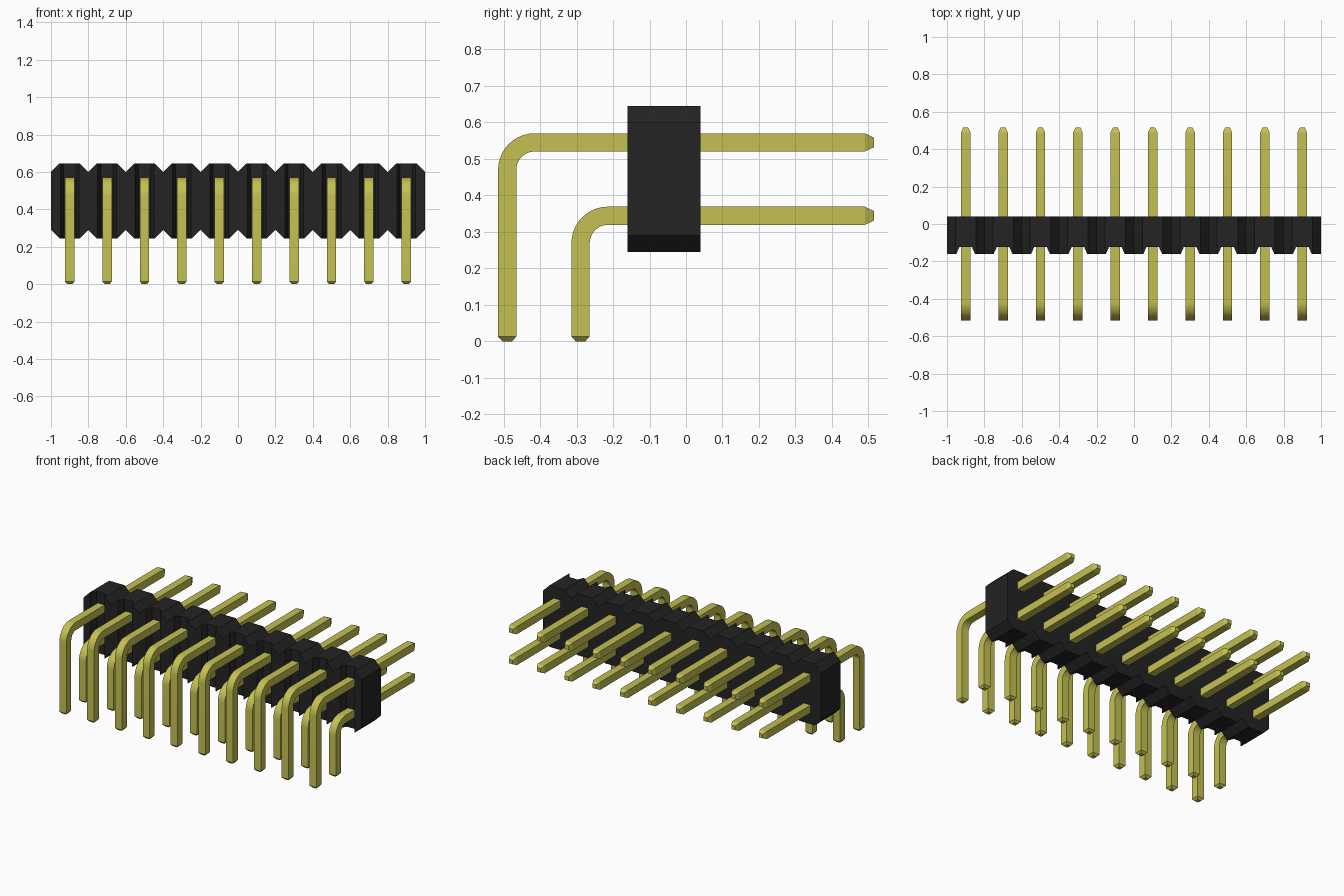
import bpy, bmesh
from math import sin, cos, pi

cube = bpy.data.objects.get("Cube")
if cube:
    bpy.data.objects.remove(cube, do_unlink=True)

COUNT, PITCH = 10, 0.2
COLUMNS = [(i - (COUNT - 1) / 2) * PITCH for i in range(COUNT)]


def material(name, color):
    mat = bpy.data.materials.new(name)
    mat.use_nodes = True
    mat.diffuse_color = color
    bsdf = mat.node_tree.nodes["Principled BSDF"]
    bsdf.inputs["Base Color"].default_value = color
    bsdf.inputs["Roughness"].default_value = 0.5
    return mat


def loft(bm, rings, caps=True):
    """Join closed rings of points into a skin with end caps."""
    loops = [[bm.verts.new(p) for p in ring] for ring in rings]
    n = len(loops[0])
    for a, b in zip(loops, loops[1:]):
        for i in range(n):
            j = (i + 1) % n
            bm.faces.new((a[i], a[j], b[j], b[i]))
    if caps:
        bm.faces.new(loops[0][::-1])
        bm.faces.new(loops[-1])


def finish(bm, name, mat):
    bmesh.ops.recalc_face_normals(bm, faces=bm.faces[:])
    mesh = bpy.data.meshes.new(name)
    bm.to_mesh(mesh)
    bm.free()
    mesh.materials.append(mat)
    return mesh


def place(name, mesh, x=0):
    obj = bpy.data.objects.new(name, mesh)
    obj.location.x = x
    bpy.context.collection.objects.link(obj)
    return obj


black = material("black plastic", (0.017, 0.017, 0.017, 1))
gold = material("gold metal", (0.55, 0.53, 0.085, 1))

# Housing: one chamfered cell per column, with a tapered groove in the front
FRONT, BACK, GROOVE = -0.16, 0.04, -0.122
BOTTOM, TOP, CHAMFER = 0.245, 0.645, 0.045
half = PITCH / 2
bm = bmesh.new()
for x in COLUMNS:
    rings = []
    for z, w in ((BOTTOM, half - CHAMFER), (BOTTOM + CHAMFER, half),
                 (TOP - CHAMFER, half), (TOP, half - CHAMFER)):
        plan = [(-w, BACK), (-w, FRONT), (-0.05, FRONT), (-0.033, GROOVE),
                (0.033, GROOVE), (0.05, FRONT), (w, FRONT), (w, BACK)]
        rings.append([(x + px, py, z) for px, py in plan])
    loft(bm, rings)
bmesh.ops.recalc_face_normals(bm, faces=bm.faces[:])
# Open the walls between neighbouring cells and weld them into one block
walls = [f for f in bm.faces if abs(f.normal.x) > 0.99
         and abs(f.calc_center_median().x) < 0.95]
bmesh.ops.delete(bm, geom=walls, context='FACES')
bmesh.ops.remove_doubles(bm, verts=bm.verts[:], dist=0.0005)
place("housing", finish(bm, "housing", black))


# Pins: square wire swept down from the back tip, round a bend, to the foot
def pin_mesh(name, leg_y, arm_z):
    r, bend, tip, steps = 0.025, 0.075, 0.013, 10
    cy, cz = leg_y + bend, arm_z - bend
    path = [(0.515, arm_z, 0, tip), (0.49, arm_z, 0, r)]
    for i in range(steps + 1):
        a = pi / 2 * i / steps
        path.append((cy - bend * sin(a), cz + bend * cos(a), a, r))
    path += [(leg_y, 0.013, pi / 2, r), (leg_y, 0, pi / 2, tip)]
    rings = []
    for y, z, a, h in path:
        rings.append([(sx * h, y - sn * h * sin(a), z + sn * h * cos(a))
                      for sx, sn in ((-1, -1), (1, -1), (1, 1), (-1, 1))])
    bm = bmesh.new()
    loft(bm, rings)
    return finish(bm, name, gold)


for name, leg_y, arm_z in (("upper_pin", -0.49, 0.545), ("lower_pin", -0.289, 0.344)):
    mesh = pin_mesh(name, leg_y, arm_z)
    for i, x in enumerate(COLUMNS):
        obj = place(f"{name}_{i + 1}", mesh, x)
        if i == 0:
            bpy.ops.object.select_all(action='DESELECT')
            obj.select_set(True)
            bpy.context.view_layer.objects.active = obj
            bpy.ops.object.shade_smooth_by_angle(angle=pi / 9)
            obj.select_set(False)
            mesh = obj.data
